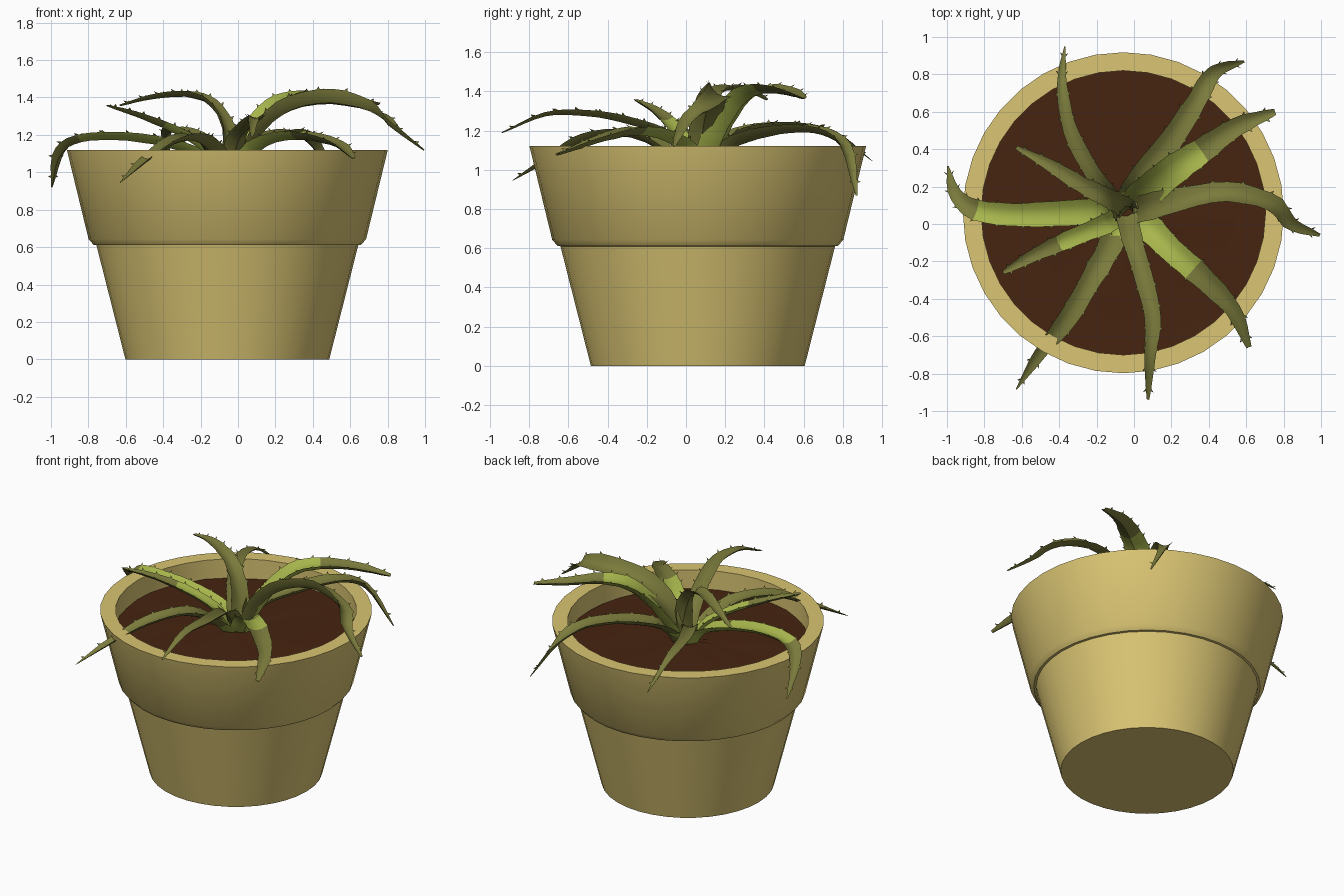
import bpy, bmesh, math, random
from mathutils import Vector

if "Cube" in bpy.data.objects:
    bpy.data.objects.remove(bpy.data.objects["Cube"])

random.seed(4)
CX, CY = -0.057, 0.06          # pot axis
SEG = 36


def material(name, rgb):
    m = bpy.data.materials.new(name)
    lin = [((c / 255 + 0.055) / 1.055) ** 2.4 for c in rgb]
    m.diffuse_color = (*lin, 1)
    m.use_nodes = True
    m.node_tree.nodes["Principled BSDF"].inputs["Base Color"].default_value = m.diffuse_color
    return m


CLAY = material("tan clay", (218, 197, 115))
SOIL = material("dark brown soil", (70, 36, 16))
OLIVE = material("olive leaf", (122, 122, 60))
LIME = material("yellow green leaf", (168, 182, 76))


def finish(name, bm, mats, angle):
    bmesh.ops.recalc_face_normals(bm, faces=bm.faces)
    me = bpy.data.meshes.new(name)
    bm.to_mesh(me)
    bm.free()
    ob = bpy.data.objects.new(name, me)
    bpy.context.collection.objects.link(ob)
    for m in mats:
        me.materials.append(m)
    bpy.ops.object.select_all(action='DESELECT')
    ob.select_set(True)
    bpy.context.view_layer.objects.active = ob
    bpy.ops.object.shade_smooth_by_angle(angle=math.radians(angle))
    return ob


def lathe(name, profile, mat, bumps=0.0):
    """Revolve (radius, z) points about the pot axis; cap the first ring."""
    bm = bmesh.new()
    rings = []
    for r, z in profile:
        rings.append([bm.verts.new((CX + r * math.cos(2 * math.pi * i / SEG),
                                    CY + r * math.sin(2 * math.pi * i / SEG),
                                    z + random.uniform(-bumps, bumps)))
                      for i in range(SEG)])
    for a, b in zip(rings, rings[1:]):
        for i in range(SEG):
            j = (i + 1) % SEG
            bm.faces.new((a[i], a[j], b[j], b[i]))
    bm.faces.new(rings[0])
    return finish(name, bm, [mat], 30)


# Pot with stepped collar and open inner wall, and the soil inside it
lathe("pot", [(0.545, 0), (0.70, 0.61), (0.715, 0.612), (0.742, 0.643),
              (0.858, 1.12), (0.76, 1.12), (0.76, 0.96)], CLAY)
lathe("soil", [(0.1, 0.995), (0.3, 0.99), (0.5, 0.99), (0.65, 0.985), (0.762, 0.985)],
      SOIL, 0.005)


def curve_point(pts, t):
    """Catmull-Rom point along the path, t in 0..1."""
    n = len(pts) - 1
    i = min(int(t * n), n - 1)
    f = t * n - i
    p1, p2 = pts[i], pts[i + 1]
    p0 = pts[i - 1] if i else p1 * 2 - p2
    p3 = pts[i + 2] if i + 2 <= n else p2 * 2 - p1
    return 0.5 * (2 * p1 + (p2 - p0) * f + (2 * p0 - 5 * p1 + 4 * p2 - p3) * f * f
                  + (3 * p1 - p0 - 3 * p2 + p3) * f ** 3)


def leaf(name, path, width, lime=0.0, tilt=0.0, tip=0.14, spines=True):
    """Channelled, keeled leaf with small edge spines; lime = yellow-green share."""
    bm = bmesh.new()
    pts = [Vector(p) for p in path]
    n = 20
    rings = []
    for k in range(n + 1):
        t = k / n
        c = curve_point(pts, t)
        tan = (curve_point(pts, min(t + 0.02, 1)) - curve_point(pts, max(t - 0.02, 0))).normalized()
        flat = Vector((tan.x, tan.y, 0)).normalized()
        side = Vector((-flat.y, flat.x, 0))
        up = tan.cross(side).normalized()
        a = tilt * math.sin(math.pi * t)
        side, up = side * math.cos(a) + up * math.sin(a), up * math.cos(a) - side * math.sin(a)
        w = width / 2 * (1.05 - 0.3 * t - (0.75 - tip) * t ** 4)
        w *= random.uniform(0.94, 1.06)
        sec = [(-1, 0.10), (-0.5, -0.2), (0, -0.32), (0.5, -0.2), (1, 0.10),
               (0.55, -0.38), (0, -0.62), (-0.55, -0.38)]
        rings.append([bm.verts.new(c + side * (w * u) + up * (w * v)) for u, v in sec])
        if spines and 0.15 < t < 0.97 and k % 2:
            for s in (-1, 1):
                e = c + side * (s * w * 0.97) + up * (w * 0.1)
                h = tan * 0.009
                v = [bm.verts.new(q) for q in
                     (e - h, e + h, e + side * (s * 0.014) + up * 0.012 + h)]
                bm.faces.new(v)
    for k, (a, b) in enumerate(zip(rings, rings[1:])):
        for i in range(8):
            j = (i + 1) % 8
            f = bm.faces.new((a[i], a[j], b[j], b[i]))
            f.material_index = 1 if (k + 0.5) / n < lime else 0
    bm.faces.new(rings[0])
    bm.faces.new(rings[-1])
    return finish(name, bm, [OLIVE, LIME], 40)


# Outer leaves, listed clockwise from the back: path from soil to tip
leaf("leaf_back", [(-0.07, 0.07, 0.99), (-0.14, 0.16, 1.13), (-0.22, 0.27, 1.21),
     (-0.34, 0.50, 1.24), (-0.385, 0.75, 1.20), (-0.37, 0.95, 1.045)], 0.10, tip=0.05)
leaf("leaf_back_right", [(-0.03, 0.10, 0.99), (0.02, 0.22, 1.14), (0.18, 0.42, 1.21),
     (0.33, 0.65, 1.22), (0.43, 0.81, 1.13), (0.59, 0.87, 0.87)], 0.14, tip=0.08)
leaf("leaf_right_back", [(-0.02, 0.07, 1.0), (0.06, 0.16, 1.2), (0.20, 0.28, 1.38),
     (0.36, 0.39, 1.43), (0.55, 0.52, 1.41), (0.755, 0.60, 1.37)], 0.175, 0.62, tip=0.2)
leaf("leaf_right", [(-0.02, 0.07, 1.0), (0.08, 0.09, 1.22), (0.25, 0.13, 1.36),
     (0.50, 0.17, 1.405), (0.74, 0.11, 1.345), (0.84, 0.0, 1.25), (0.995, -0.06, 1.12)],
     0.15, tilt=-0.6, tip=0.1)
leaf("leaf_front_right", [(-0.03, 0.05, 1.0), (0.07, -0.01, 1.13), (0.2, -0.14, 1.2),
     (0.36, -0.28, 1.21), (0.53, -0.46, 1.16), (0.615, -0.66, 1.08)], 0.15, 0.56, tip=0.18)
leaf("leaf_front", [(-0.04, 0.06, 1.0), (-0.01, -0.08, 1.18), (0.05, -0.28, 1.26),
     (0.10, -0.50, 1.30), (0.085, -0.72, 1.29), (0.075, -0.94, 1.19)], 0.11, tip=0.12)
leaf("leaf_front_left", [(-0.07, 0.03, 0.99), (-0.13, -0.12, 1.13), (-0.22, -0.28, 1.2),
     (-0.35, -0.50, 1.18), (-0.50, -0.69, 1.07), (-0.63, -0.885, 0.945)], 0.13, 0.12, tip=0.04)
leaf("leaf_left_front", [(-0.08, 0.04, 1.0), (-0.15, 0.0, 1.12), (-0.32, -0.07, 1.23),
     (-0.52, -0.16, 1.31), (-0.70, -0.26, 1.36)], 0.11, 0.6, tip=0.2)
leaf("leaf_left", [(-0.08, 0.07, 0.99), (-0.18, 0.07, 1.11), (-0.42, 0.055, 1.185),
     (-0.66, 0.05, 1.21), (-0.86, 0.08, 1.19), (-0.96, 0.17, 1.10), (-0.995, 0.31, 0.92)],
     0.145, 0.64, tip=0.05)
leaf("leaf_left_back", [(-0.03, 0.06, 1.0), (-0.05, 0.09, 1.24), (-0.14, 0.14, 1.385),
     (-0.28, 0.21, 1.43), (-0.46, 0.32, 1.41), (-0.63, 0.41, 1.36)], 0.11, tip=0.18)

# Short stubs filling the heart of the rosette
leaf("stub_back", [(-0.05, 0.08, 0.98), (-0.04, 0.15, 1.06), (-0.03, 0.24, 1.1)], 0.12, 1.0, spines=False)
leaf("stub_front", [(-0.05, 0.05, 0.98), (-0.08, -0.02, 1.05), (-0.11, -0.09, 1.07)], 0.13, 1.0, spines=False)
leaf("heart", [(-0.03, 0.06, 0.98), (-0.05, 0.09, 1.08), (-0.02, 0.12, 1.2)], 0.16, spines=False)
